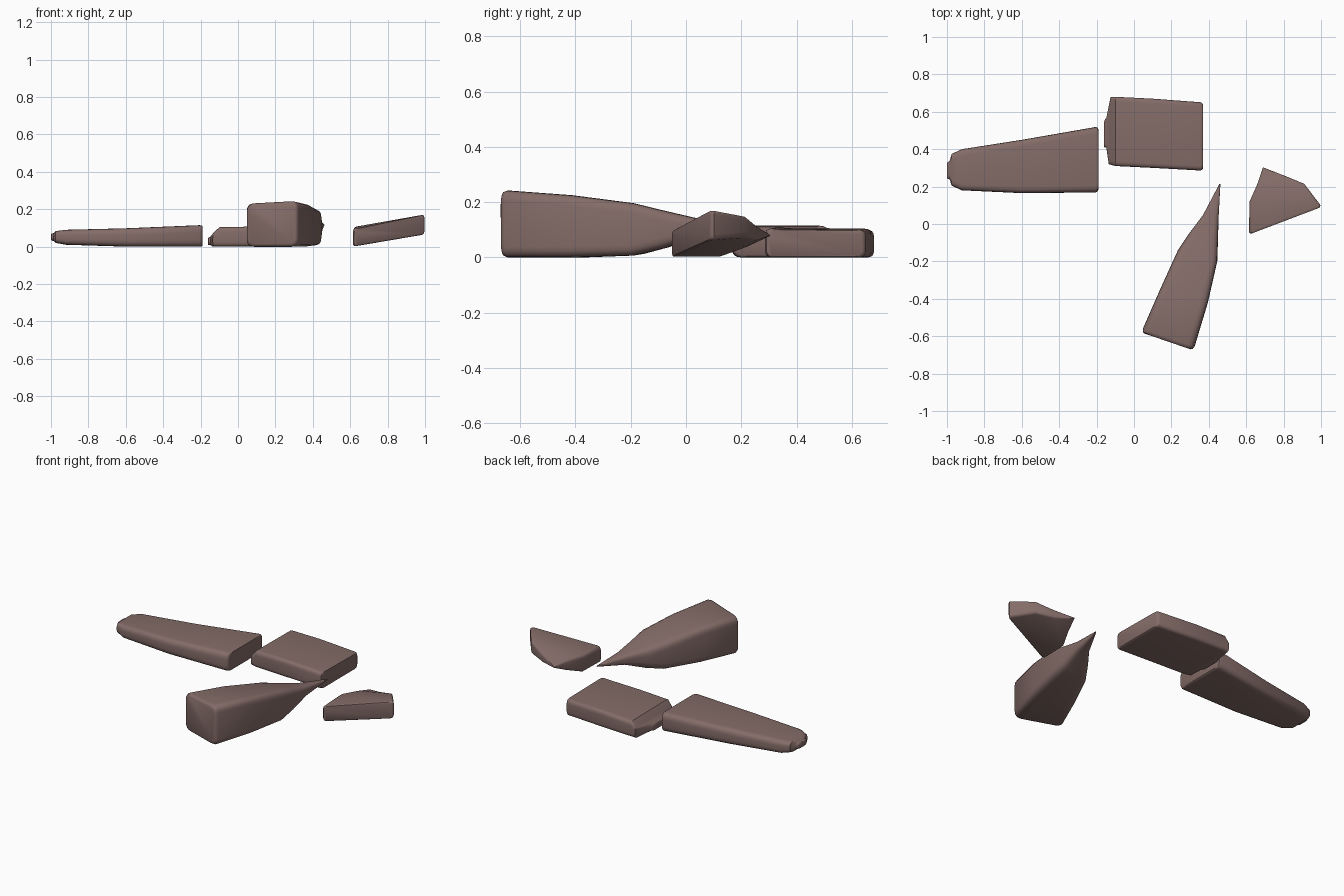
import bpy, bmesh
from mathutils import Vector

cube = bpy.data.objects.get("Cube")
if cube:
    bpy.data.objects.remove(cube, do_unlink=True)

stone = bpy.data.materials.new("dusty brown stone")
stone.use_nodes = True
colour = (0.23, 0.15, 0.138, 1)
stone.diffuse_color = colour
shader = stone.node_tree.nodes["Principled BSDF"]
shader.inputs["Base Color"].default_value = colour
shader.inputs["Roughness"].default_value = 0.8


def corners(section):
    """Four corners of a section given as two upright edges (x, y, bottom, top)."""
    (ax, ay, a0, a1), (bx, by, b0, b1) = section
    return [Vector(p) for p in ((ax, ay, a0), (bx, by, b0), (bx, by, b1), (ax, ay, a1))]


def rounded(quad, radius, steps=4):
    """Quad outline with its corners rounded."""
    ring = []
    for i, p in enumerate(quad):
        ends = []
        for q in (quad[i - 1], quad[(i + 1) % 4]):
            d = q - p
            ends.append(p + d * min(0.35, radius / max(d.length, 1e-5)))
        for s in range(steps + 1):
            t = s / steps
            ring.append(ends[0] * (1 - t) ** 2 + p * 2 * t * (1 - t) + ends[1] * t * t)
    return ring


def end_rings(quad, inner, soft):
    """Flat end face, soft shoulder and full-size section."""
    mid = sum(quad, Vector()) / 4
    inward = (sum(inner, Vector()) / 4 - mid).normalized() * soft
    rings = []
    for shrink, depth in ((1.0, 0), (0.4, 0.25), (0, 1)):
        ring = []
        for p in quad:
            d = mid - p
            ring.append(p + d * min(0.3, soft * shrink / max(d.length, 1e-5)) + inward * depth)
        rings.append(ring)
    return rings


def chunk(name, sections, radius, soft=0.02, pointed=False):
    quads = [corners(s) for s in sections]
    first = end_rings(quads[0], quads[1], soft)
    last = [quads[-1]] if pointed else end_rings(quads[-1], quads[-2], soft)[::-1]
    bm = bmesh.new()
    rings = [[bm.verts.new(p) for p in rounded(q, radius)] for q in first + quads[1:-1] + last]
    n = len(rings[0])
    for a, b in zip(rings, rings[1:]):
        for i in range(n):
            j = (i + 1) % n
            bm.faces.new((a[i], a[j], b[j], b[i]))
    bm.faces.new(rings[0])
    bm.faces.new(rings[-1])
    bmesh.ops.recalc_face_normals(bm, faces=bm.faces)
    mesh = bpy.data.meshes.new(name)
    bm.to_mesh(mesh)
    bm.free()
    mesh.materials.append(stone)
    obj = bpy.data.objects.new(name, mesh)
    bpy.context.collection.objects.link(obj)
    bpy.ops.object.select_all(action="DESELECT")
    obj.select_set(True)
    bpy.context.view_layer.objects.active = obj
    bpy.ops.object.shade_smooth_by_angle(angle=0.7)


# Long slab with a rounded narrow end
chunk("long_slab", [
    ((-0.19, 0.17, 0, 0.115), (-0.19, 0.52, 0, 0.115)),
    ((-0.6, 0.165, 0, 0.098), (-0.6, 0.45, 0, 0.098)),
    ((-0.92, 0.18, 0.01, 0.09), (-0.92, 0.4, 0.01, 0.09)),
    ((-0.975, 0.205, 0.02, 0.083), (-0.975, 0.375, 0.02, 0.083)),
    ((-1, 0.235, 0.03, 0.072), (-1, 0.335, 0.03, 0.072)),
], 0.035, 0.015)

# Broad block with one sloping end
chunk("broad_block", [
    ((0.37, 0.285, 0, 0.105), (0.37, 0.65, 0, 0.1)),
    ((0.1, 0.3, 0, 0.108), (0.1, 0.67, 0, 0.104)),
    ((-0.1, 0.31, 0, 0.104), (-0.1, 0.68, 0, 0.1)),
    ((-0.135, 0.32, 0, 0.07), (-0.125, 0.68, 0, 0.07)),
    ((-0.16, 0.4, 0.005, 0.05), (-0.16, 0.56, 0.005, 0.05)),
], 0.025, 0.015)

# Tall wedge tapering to a point
chunk("tall_wedge", [
    ((0.04, -0.58, 0, 0.23), (0.317, -0.675, 0, 0.245)),
    ((0.135, -0.36, 0, 0.215), (0.395, -0.42, 0, 0.227)),
    ((0.235, -0.14, 0.015, 0.18), (0.445, -0.2, 0.005, 0.2)),
    ((0.295, -0.05, 0.04, 0.16), (0.449, -0.09, 0.03, 0.173)),
    ((0.37, 0.05, 0.08, 0.14), (0.452, 0.03, 0.075, 0.143)),
    ((0.457, 0.215, 0.113, 0.118), (0.462, 0.215, 0.113, 0.118)),
], 0.04, 0.02, pointed=True)

# Small tilted shard
chunk("small_shard", [
    ((0.618, -0.055, 0, 0.095), (1, 0.09, 0.065, 0.172)),
    ((0.618, 0.12, 0, 0.105), (0.91, 0.215, 0.075, 0.15)),
    ((0.66, 0.215, 0.035, 0.1), (0.81, 0.256, 0.065, 0.115)),
    ((0.69, 0.303, 0.077, 0.083), (0.697, 0.3, 0.077, 0.083)),
], 0.018, 0.012, pointed=True)
